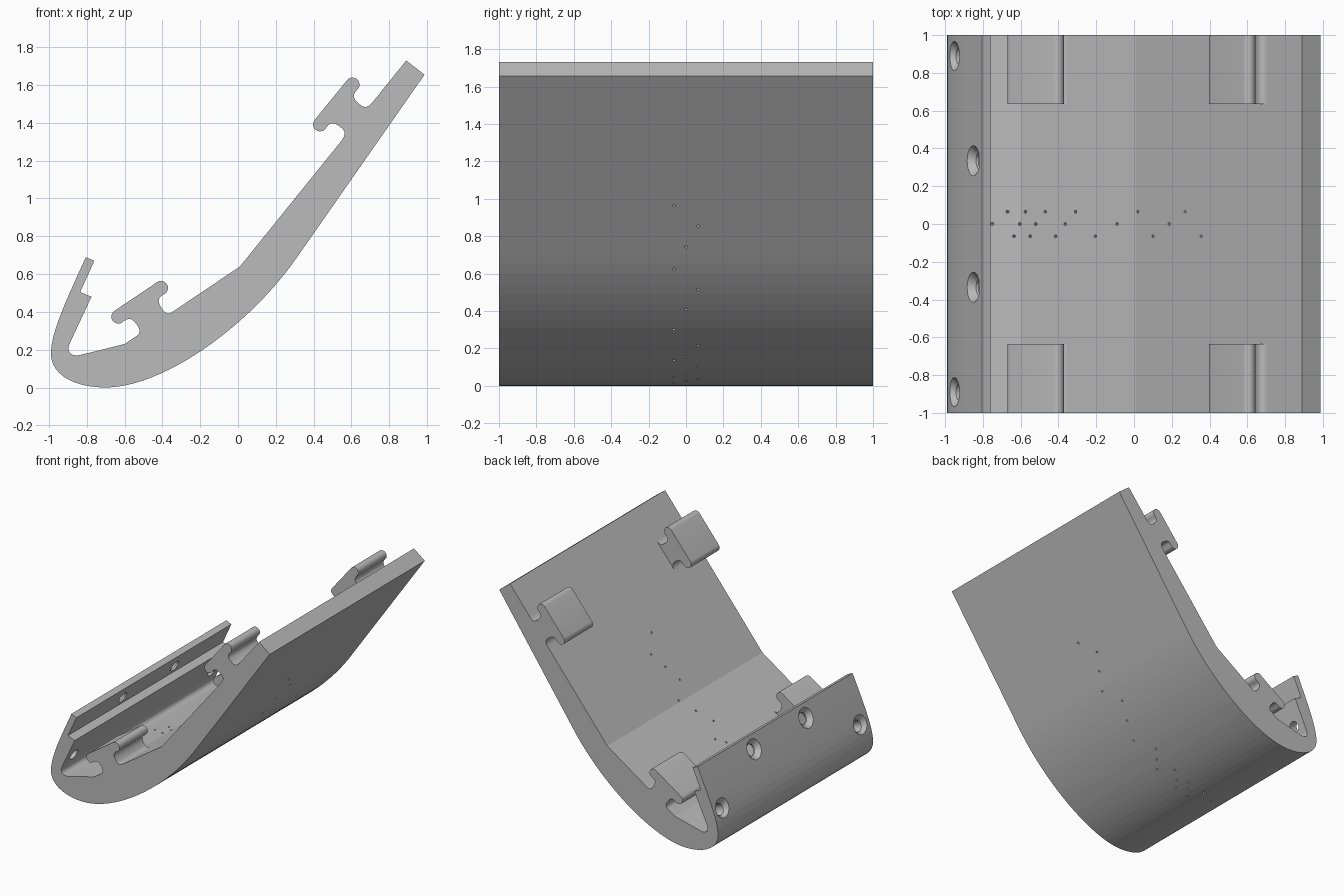
import bpy, bmesh, math
from mathutils import Vector, Matrix
from mathutils.geometry import interpolate_bezier, intersect_point_line

cube = bpy.data.objects.get("Cube")
if cube:
    bpy.data.objects.remove(cube, do_unlink=True)

grey = bpy.data.materials.new("plain grey")
grey.use_nodes = True
colour = (0.5, 0.5, 0.5, 1)
grey.diffuse_color = colour
grey.node_tree.nodes["Principled BSDF"].inputs["Base Color"].default_value = colour


def make_object(name, bm):
    bmesh.ops.recalc_face_normals(bm, faces=bm.faces)
    mesh = bpy.data.meshes.new(name)
    bm.to_mesh(mesh)
    bm.free()
    obj = bpy.data.objects.new(name, mesh)
    bpy.context.collection.objects.link(obj)
    mesh.materials.append(grey)
    return obj


def extrude_profile(name, points, y0, y1):
    bm = bmesh.new()
    face = bm.faces.new([bm.verts.new((x, y0, z)) for x, z in points])
    new = bmesh.ops.extrude_face_region(bm, geom=[face])["geom"]
    verts = [v for v in new if isinstance(v, bmesh.types.BMVert)]
    bmesh.ops.translate(bm, verts=verts, vec=(0, y1 - y0, 0))
    return make_object(name, bm)


def bezier(a, b, c, d, steps):
    return [Vector(p[:2]) for p in interpolate_bezier(
        *(Vector((x, z, 0)) for x, z in (a, b, c, d)), steps)]


def add_pin(bm, start, end, r1, r2, segments):
    # Tapered pin, radius r1 at start and r2 at end
    axis = end - start
    turn = axis.to_track_quat("Z", "Y").to_matrix().to_4x4()
    bmesh.ops.create_cone(bm, cap_ends=True, segments=segments, radius1=r1,
                          radius2=r2, depth=axis.length,
                          matrix=Matrix.Translation((start + end) / 2) @ turn)


# Curved shell: outer curve, then the stepped inner wall and floor
low, nose, lip = (-0.7, 0), (-0.99, 0.18), (-0.805, 0.69)
outer = [Vector((0.987, 1.655))]
outer += bezier((0.32, 0.7), (0.06, 0.32), (-0.4, 0), low, 22)
outer += bezier(low, (-0.87, 0), (-0.99, 0.07), nose, 12)[1:]
outer += bezier(nose, (-0.99, 0.3), (-0.89, 0.5), lip, 10)[1:]
inner = [(-0.76, 0.67), (-0.835, 0.505), (-0.775, 0.48)]
inner += bezier((-0.892, 0.23), (-0.91, 0.19), (-0.88, 0.16), (-0.835, 0.172), 7)
floor = [(-0.6, 0.23), (0.01, 0.64), (0.89, 1.73)]
shell = extrude_profile("curved_shell", outer + inner + floor, -1, 1)

# Countersunk screw holes through the front wall
cut = bmesh.new()
out = Vector((-0.91, 0, 0.41))
for x, z, y in ((-0.85, 0.59, 0.335), (-0.956, 0.345, 0.89)):
    for side in (-1, 1):
        at = Vector((x, y * side, z))
        add_pin(cut, at - out * 0.15, at + out * 0.06, 0.045, 0.045, 32)
sinks = bmesh.new()
for x, z, y in ((-0.85, 0.59, 0.335), (-0.956, 0.345, 0.89)):
    for side in (-1, 1):
        at = Vector((x, y * side, z))
        add_pin(sinks, at - out * 0.035, at + out * 0.02, 0.045, 0.1, 32)


def floor_height(x):
    path = [(-0.835, 0.172)] + floor
    for (x0, z0), (x1, z1) in zip(path, path[1:]):
        if x <= x1:
            return z0 + (z1 - z0) * (x - x0) / (x1 - x0)


def nearest_outer(p):
    best = None
    for a, b in zip(outer, outer[1:]):
        q, t = intersect_point_line(p, a, b)
        q = a.lerp(b, min(max(t, 0), 1))
        if best is None or (q - p).length < (best - p).length:
            best = q
    return best


# Small drain holes in three rows, square to the outer curve
rows = {0.065: (-0.67, -0.575, -0.47, -0.31, 0.02, 0.27),
        0: (-0.75, -0.605, -0.52, -0.365, -0.09, 0.185),
        -0.065: (-0.635, -0.55, -0.415, -0.205, 0.1, 0.355)}
for y, xs in rows.items():
    for x in xs:
        p = Vector((x, floor_height(x)))
        q = nearest_outer(p)
        step = (q - p).normalized() * 0.03
        p, q = p - step, q + step
        add_pin(cut, Vector((p.x, y, p.y)), Vector((q.x, y, q.y)), 0.008, 0.008, 12)

for name, bm in (("hole_cutter", cut), ("countersink_cutter", sinks)):
    cutter = make_object(name, bm)
    cutter.hide_render = True
    cutter.hide_viewport = True
    cutter.display_type = "WIRE"
    mod = shell.modifiers.new(name, "BOOLEAN")
    mod.operation = "DIFFERENCE"
    mod.solver = "EXACT"
    mod.object = cutter

# Apply the cuts and drop the cutters
graph = bpy.context.evaluated_depsgraph_get()
cut_mesh = bpy.data.meshes.new_from_object(shell.evaluated_get(graph))
shell.modifiers.clear()
shell.data = cut_mesh
for name in ("hole_cutter", "countersink_cutter"):
    bpy.data.objects.remove(bpy.data.objects[name], do_unlink=True)

# T-shaped clips with rounded ends: half outline, mirrored along the clip
span, r = 0.272, 0.037
half = [(r * math.cos(a), r * math.sin(a))
        for a in (math.radians(90 + 15 * i) for i in range(13))]
half += bezier((0.012, -0.036), (0.045, -0.035), (0.057, -0.05), (0.057, -0.09), 8)
half += bezier((0.057, -0.1), (0.057, -0.125), (0.045, -0.14), (0.015, -0.141), 7)
half += [(0.015, -0.155)]
outline = half + [(span - u, v) for u, v in reversed(half)]
clips = []
for level, origin, angle in (("lower", (-0.633, 0.375), 33.9),
                             ("upper", (0.434, 1.392), 50.8)):
    turn = Matrix.Rotation(math.radians(angle), 2)
    points = [Vector(origin) + turn @ Vector(p) for p in outline]
    for end, y0, y1 in (("front", -1, -0.635), ("back", 0.635, 1)):
        clips.append(extrude_profile(f"{level}_{end}_clip", points, y0, y1))

# Smooth the clip rounds, keeping their corners sharp
bpy.ops.object.select_all(action="DESELECT")
for clip in clips:
    clip.select_set(True)
bpy.context.view_layer.objects.active = clips[0]
bpy.ops.object.shade_smooth_by_angle()
